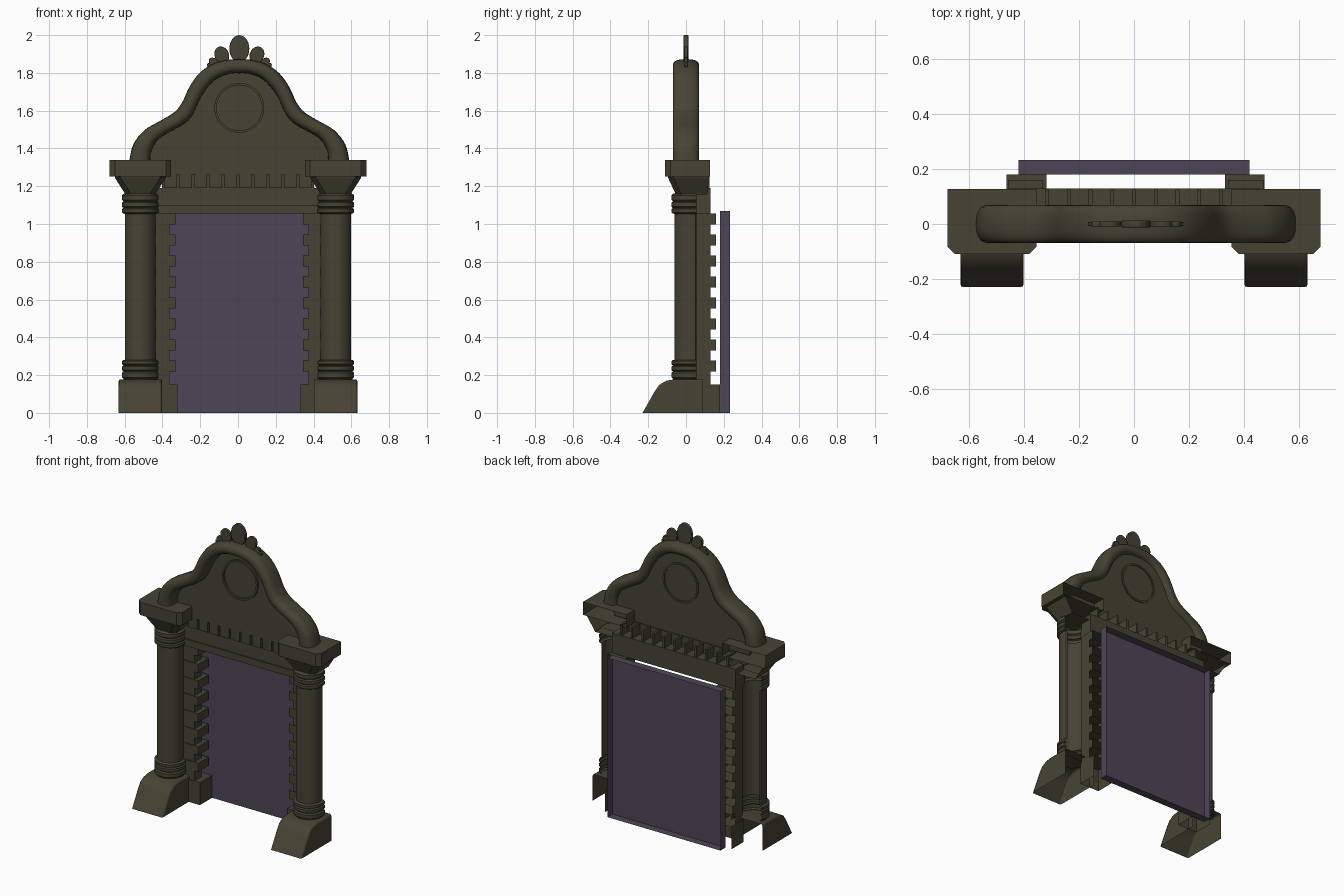
import bpy, bmesh, math

if "Cube" in bpy.data.objects:
    bpy.data.objects.remove(bpy.data.objects["Cube"])


def material(name, rgb):
    m = bpy.data.materials.new(name)
    m.diffuse_color = (*rgb, 1)
    m.use_nodes = True
    m.node_tree.nodes["Principled BSDF"].inputs["Base Color"].default_value = m.diffuse_color
    return m


STONE = material("dark_olive_stone", (0.063, 0.055, 0.034))
PURPLE = material("dusky_purple", (0.078, 0.060, 0.094))


def finish(name, bm, mat=STONE, smooth=None, bevel=0, open_if=None):
    bmesh.ops.recalc_face_normals(bm, faces=bm.faces)
    if open_if:  # shell parts: drop the hidden faces
        gone = [f for f in bm.faces if open_if(f)]
        bmesh.ops.delete(bm, geom=gone, context='FACES')
    me = bpy.data.meshes.new(name)
    bm.to_mesh(me)
    bm.free()
    ob = bpy.data.objects.new(name, me)
    bpy.context.collection.objects.link(ob)
    me.materials.append(mat)
    if bevel:
        b = ob.modifiers.new("bevel", 'BEVEL')
        b.width, b.segments = bevel, 2
    if smooth:
        bpy.ops.object.select_all(action='DESELECT')
        ob.select_set(True)
        bpy.context.view_layer.objects.active = ob
        bpy.ops.object.shade_smooth_by_angle(angle=math.radians(smooth))
    return ob


def back(f):
    return f.normal.y > .95


def back_or_floor(f):
    return back(f) or all(v.co.z < .001 for v in f.verts)


def add_box(bm, x0, x1, y0, y1, z0, z1):
    vs = bmesh.ops.create_cube(bm, size=1)["verts"]
    for v in vs:
        v.co.x = x0 if v.co.x < 0 else x1
        v.co.y = y0 if v.co.y < 0 else y1
        v.co.z = z0 if v.co.z < 0 else z1


def boxes(name, items, mat=STONE, open_if=None):
    bm = bmesh.new()
    for b in items:
        add_box(bm, *b)
    return finish(name, bm, mat, open_if=open_if)


def loft(bm, rings, caps=True):
    rows = [[bm.verts.new(p) for p in r] for r in rings]
    n = len(rows[0])
    for a, b in zip(rows, rows[1:]):
        for i in range(n):
            j = (i + 1) % n
            bm.faces.new((a[i], a[j], b[j], b[i]))
    if caps:
        bm.faces.new(rows[0])
        bm.faces.new(rows[-1])


def prism(name, outline, y0, y1, **kw):
    bm = bmesh.new()
    loft(bm, [[(x, y, z) for x, z in outline] for y in (y0, y1)])
    return finish(name, bm, **kw)


# Door panel behind the opening, a tray open at the back
boxes("door_panel", [(-.42, .42, .18, .233, 0, 1.07)], PURPLE, open_if=back)


# Column outline: three rounded rings, shaft, three rounded rings
def rings_profile(z, heights, r):
    out = []
    for h in heights:
        out += [(r - .008, z), (r, z + h * .2), (r, z + h * .8), (r - .008, z + h)]
        z += h
    return out


column_profile = ([(.09, .16)] + rings_profile(.18, (.04, .032, .028), .097)
                  + [(.082, .281), (.082, 1.054)]
                  + rings_profile(1.055, (.03, .035, .04), .097) + [(.07, 1.162)])
plinth_profile = [(.09, 0), (-.23, 0), (-.165, .115), (-.142, .148),
                  (-.105, .17), (-.06, .178), (.09, .178)]

for s, side in ((-1, "left"), (1, "right")):
    cx = .517 * s
    # Sloped plinth, open at the back and underneath
    bm = bmesh.new()
    loft(bm, [[(cx + dx, y, z) for y, z in plinth_profile] for dx in (-.115, .115)])
    finish(side + "_plinth", bm, smooth=30, bevel=.01, open_if=back_or_floor)

    # Engaged column, open where it meets the jamb
    bm = bmesh.new()
    loft(bm, [[(cx + r * math.cos(a * math.tau / 32),
                min(.02 + r * math.sin(a * math.tau / 32), .056), z)
               for a in range(32)] for r, z in column_profile])
    finish(side + "_column", bm, smooth=40,
           open_if=lambda f: all(v.co.y > .0559 for v in f.verts))

    # Flared capital and abacus with chamfered front corners
    def section(z, hx, y0, y1, c):
        return [(cx + x, y, z) for x, y in
                ((hx, y1), (-hx, y1), (-hx, y0 + c), (-hx + c, y0), (hx - c, y0), (hx, y0 + c))]
    bm = bmesh.new()
    loft(bm, [section(1.155, .080, -.054, .115, .03), section(1.165, .084, -.058, .115, .03),
              section(1.245, .135, -.095, .12, .03), section(1.253, .135, -.095, .12, .03)])
    finish(side + "_capital", bm, open_if=back)
    bm = bmesh.new()
    loft(bm, [section(z, .162, -.11, .127, .027) for z in (1.252, 1.338)])
    finish(side + "_abacus", bm, open_if=back)

    # Jamb with alternating long and short quoins on a foot block
    off = .006

    def span(inner, outer):
        return sorted((s * inner + off, s * outer + off))
    stones = [(*span(.325, .47), .05, .18, 0, .15)]
    for i in range(8):
        top = 1.055 - .111 * i
        stones.append((*span(.337, .465), .05, .16, top - .058, top))
        stones.append((*span(.368, .465), .056, .13, top - .111 - (.02 if i == 7 else 0), top - .058))
    boxes(side + "_jamb_quoins", stones, open_if=back_or_floor)

# Lintel with lower fillet
boxes("lintel", [(-.46, .46, .04, .13, 1.10, 1.19), (-.46, .46, .03, .13, 1.055, 1.10)])

# Dentil course, with open cells behind divided by fins
pitch = .079
boxes("dentils", [((k + .5) * pitch - .033, (k + .5) * pitch + .033, .025, .05, 1.19, 1.262)
                  for k in range(-5, 5)])
boxes("dentil_fins", [(k * pitch - .007, k * pitch + .007, .045, .125, 1.19, 1.262)
                      for k in range(-5, 6)])

# Pediment moulding: outer and inner edge of the right half (xo, zo, xi, zi)
half = [(.582, 1.338, .471, 1.338), (.561, 1.422, .466, 1.385), (.503, 1.496, .434, 1.443),
        (.423, 1.544, .376, 1.483), (.344, 1.592, .296, 1.528), (.302, 1.645, .249, 1.576),
        (.265, 1.724, .201, 1.676), (.212, 1.798, .153, 1.740), (.143, 1.846, .106, 1.777),
        (.074, 1.867, .048, 1.796), (0, 1.873, 0, 1.798)]
keys = half + [(-a, b, -c, d) for a, b, c, d in half[-2::-1]]


def smooth_path(pts, steps):
    out = []
    for i in range(len(pts) - 1):
        p = [pts[max(0, min(len(pts) - 1, i + k))] for k in (-1, 0, 1, 2)]
        for j in range(steps):
            t = j / steps
            out.append(tuple(.5 * (2 * b + (c - a) * t + (2 * a - 5 * b + 4 * c - d) * t * t
                                   + (3 * b - a - 3 * c + d) * t ** 3) for a, b, c, d in zip(*p)))
    return out + [pts[-1]]


def power(v, e):
    return math.copysign(abs(v) ** e, v)


path = smooth_path(keys, 4)
ox = .007
rings = []
for xo, zo, xi, zi in path:
    ring = []
    for k in range(20):
        a = k * math.tau / 20
        u, w = power(math.cos(a), .75), power(math.sin(a), .75)
        ring.append((ox + (xo + xi) / 2 + u * (xo - xi) / 2, w * .07,
                     (zo + zi) / 2 + u * (zo - zi) / 2))
    rings.append(ring)
bm = bmesh.new()
loft(bm, rings)
finish("pediment_moulding", bm, smooth=50)

# Tympanum plate filling the moulding
outline = [(ox + (a + c) / 2, (b + d) / 2) for a, b, c, d in path]
prism("tympanum", outline + [(-.5, 1.262), (.5, 1.262)], .02, .043)

# Round medallion ring on the tympanum
bm = bmesh.new()
ring_section = [(.132, .008), (.132, .05), (.120, .05), (.120, .008)]
ang = [i * math.tau / 48 for i in range(49)]
loft(bm, [[(ox + r * math.cos(a), y, 1.615 + r * math.sin(a)) for r, y in ring_section]
          for a in ang], caps=False)
bmesh.ops.remove_doubles(bm, verts=bm.verts, dist=1e-5)
finish("medallion_ring", bm, smooth=40)

# Crest of flat oval leaves
leaves = [(0, 1.928, .053, .072, 0, .012), (.093, 1.895, .038, .046, 25, .010),
          (.135, 1.855, .022, .03, 50, .009), (.155, 1.838, .014, .018, 60, .008)]
for i, (x, z, rx, rz, tilt, t) in enumerate(leaves):
    for s in ((1,) if x == 0 else (-1, 1)):
        c, n = math.cos(math.radians(tilt * s)), math.sin(math.radians(tilt * s))
        pts = []
        for k in range(28):
            a = k * math.tau / 28
            u, v = rx * math.cos(a), rz * math.sin(a)
            pts.append((ox + s * x + u * c + v * n, z - u * n + v * c))
        prism("crest_leaf_%d" % i, pts, -t, t, smooth=30, bevel=.003)
